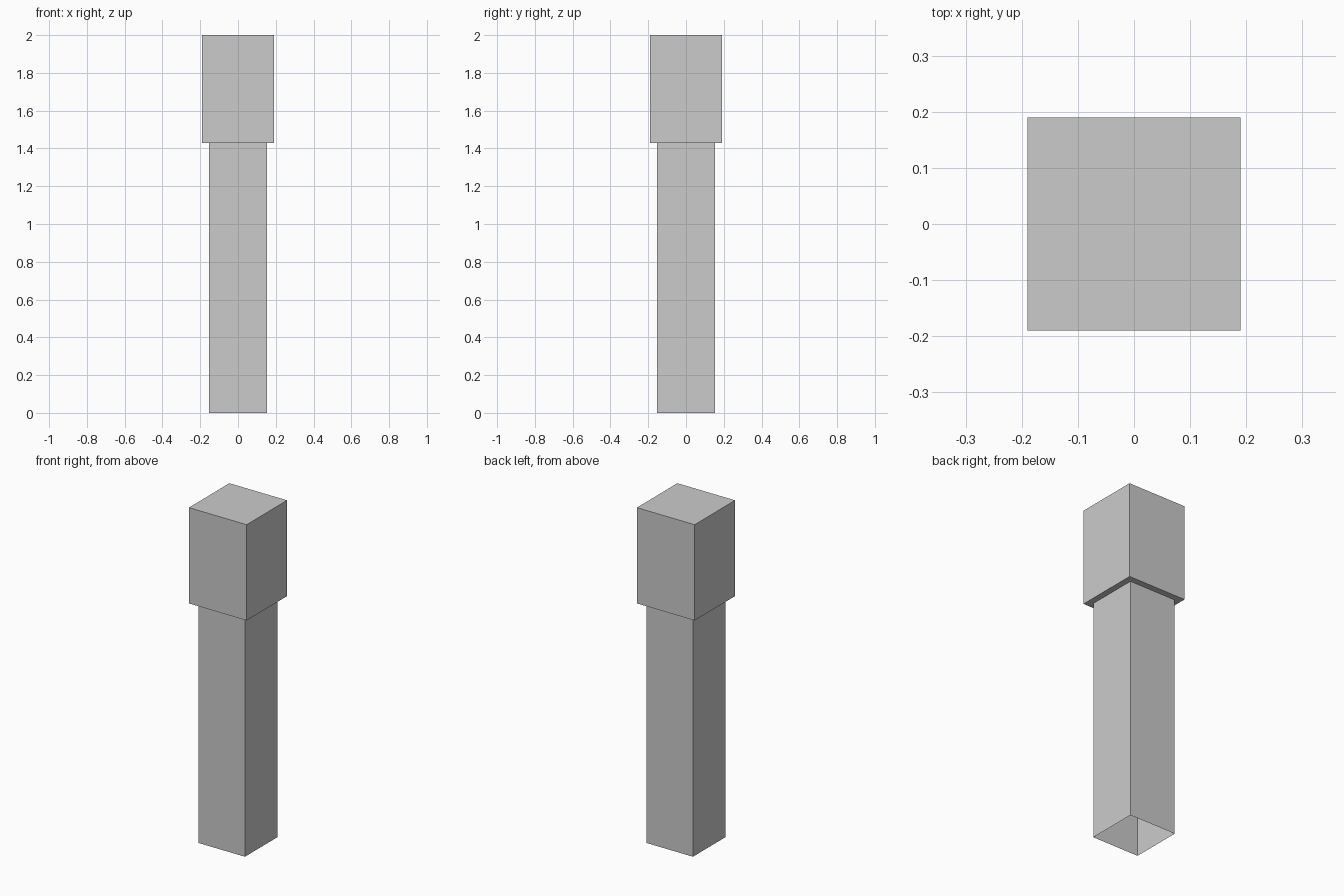
import bpy, bmesh

if "Cube" in bpy.data.objects:
    bpy.data.objects.remove(bpy.data.objects["Cube"])

# Square profile of the post, bottom to top: (half width, height)
PROFILE = [(0.153, 0.0), (0.153, 1.43), (0.19, 1.43), (0.19, 2.0)]
CORNERS = [(-1, -1), (1, -1), (1, 1), (-1, 1)]

bm = bmesh.new()
rings = [[bm.verts.new((x * r, y * r, z)) for x, y in CORNERS] for r, z in PROFILE]

# Shaft walls, underside ledge and head walls
for low, high in zip(rings, rings[1:]):
    for i in range(4):
        j = (i + 1) % 4
        bm.faces.new((low[i], low[j], high[j], high[i]))

# Closed top; the foot stays open
bm.faces.new(rings[-1])

mesh = bpy.data.meshes.new("post")
bm.to_mesh(mesh)
bm.free()
post = bpy.data.objects.new("post", mesh)
bpy.context.collection.objects.link(post)
